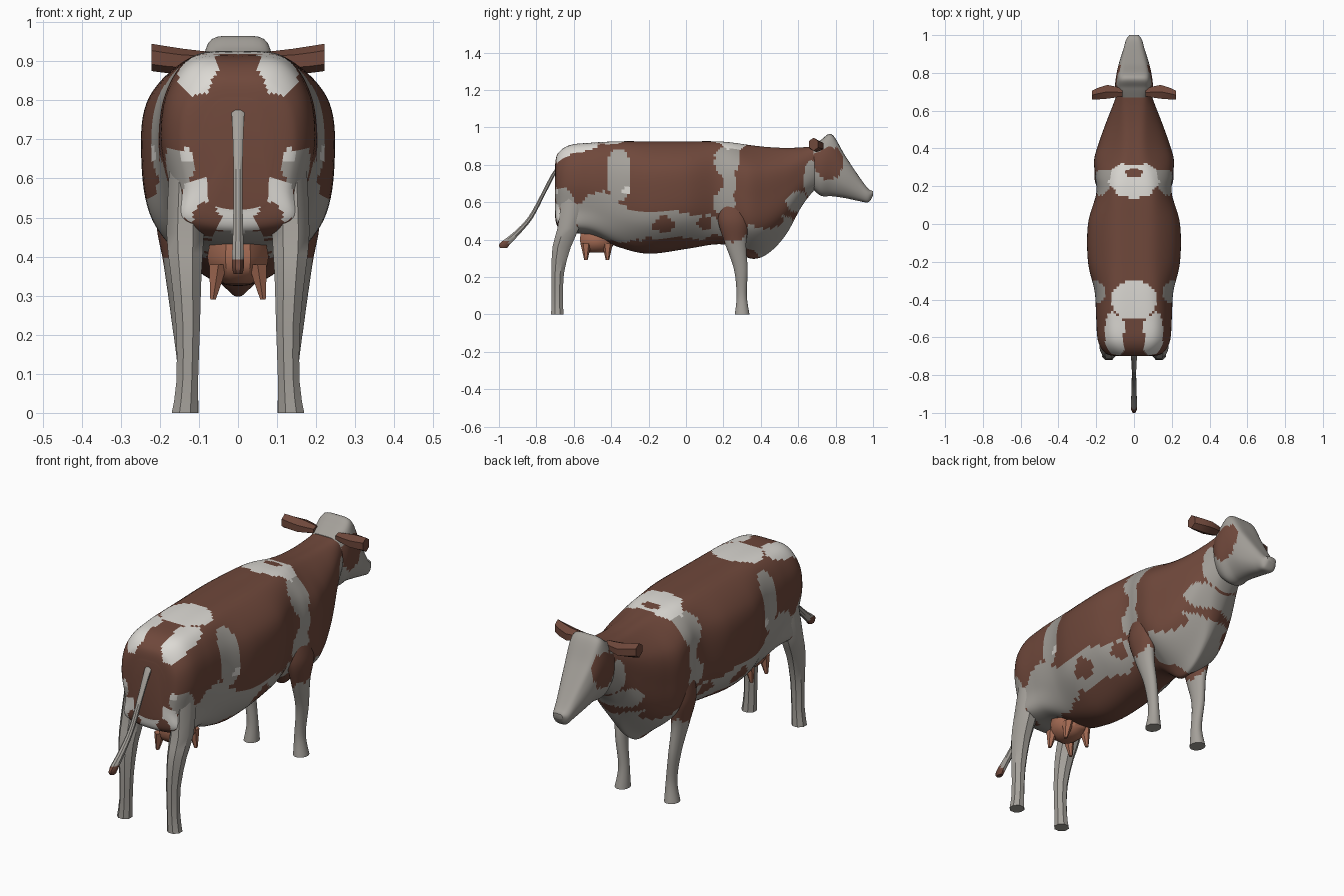
import bpy
import math
from mathutils import Vector, noise

if "Cube" in bpy.data.objects:
    bpy.data.objects.remove(bpy.data.objects["Cube"])


def material(name, rgb):
    mat = bpy.data.materials.new(name)
    mat.use_nodes = True
    colour = (*rgb, 1.0)
    mat.diffuse_color = colour
    shader = mat.node_tree.nodes["Principled BSDF"]
    shader.inputs["Base Color"].default_value = colour
    shader.inputs["Roughness"].default_value = 0.8
    return mat


BROWN, GREY, WHITE, PINK = range(4)
MATERIALS = [
    material("brown_hide", (0.16, 0.065, 0.044)),
    material("grey_hide", (0.37, 0.35, 0.32)),
    material("white_hide", (0.72, 0.70, 0.66)),
    material("udder_pink", (0.38, 0.15, 0.09)),
]
ANY = 9


def spline(a, b, c, d, t):
    """Smooth point between b and c."""
    return 0.5 * (2 * b + (c - a) * t + (2 * a - 5 * b + 4 * c - d) * t ** 2
                  + (3 * b - a - 3 * c + d) * t ** 3)


def refine_ring(ring, steps):
    n = len(ring)
    return [spline(ring[i - 1], ring[i], ring[(i + 1) % n], ring[(i + 2) % n], s / steps)
            for i in range(n) for s in range(steps)]


def refine_path(rings, steps):
    last = len(rings) - 1
    result = []
    for i in range(last):
        four = [rings[max(0, min(last, i + k))] for k in (-1, 0, 1, 2)]
        for s in range(steps):
            result.append([spline(*points, s / steps) for points in zip(*four)])
    return result + [rings[last]]


def coat_colour(point, base, patches):
    """Later patches lie over earlier ones; edges are wobbled."""
    p = Vector((abs(point.x), point.y, point.z))
    wobble = 0.4 * noise.noise(p * 14) + 0.2 * noise.noise(p * 35)
    colour = base
    for patch, centre, radius in patches:
        d = sum(((p[i] - centre[i]) / radius[i]) ** 2 for i in range(3))
        if d + wobble < 1:
            colour = patch
    return colour


def loft(name, rings, base, patches=(), around=1, along=1, side=1):
    """Skin a row of rings, close both ends and paint the coat."""
    rings = refine_path([refine_ring(r, around) for r in rings], along)
    n = len(rings[0])
    verts = [(p.x * side, p.y, p.z) for ring in rings for p in ring]
    faces = [(r * n + i, r * n + (i + 1) % n, (r + 1) * n + (i + 1) % n, (r + 1) * n + i)
             for r in range(len(rings) - 1) for i in range(n)]
    faces += [tuple(reversed(range(n))), tuple(range(len(verts) - n, len(verts)))]
    if side < 0:
        faces = [tuple(reversed(f)) for f in faces]
    mesh = bpy.data.meshes.new(name)
    mesh.from_pydata(verts, [], faces)
    used = sorted({base} | {patch[0] for patch in patches})
    for index in used:
        mesh.materials.append(MATERIALS[index])
    for face in mesh.polygons:
        face.material_index = used.index(coat_colour(face.center, base, patches))
    obj = bpy.data.objects.new(name, mesh)
    bpy.context.collection.objects.link(obj)
    bpy.ops.object.select_all(action="DESELECT")
    obj.select_set(True)
    bpy.context.view_layer.objects.active = obj
    bpy.ops.object.shade_smooth_by_angle(angle=math.radians(40))
    return obj


def trunk_ring(y, low, high, wide, top, bottom):
    """Upright symmetric cross-section of the body or head."""
    h = high - low
    half = [(top, high - 0.025 * h), (0.92 * wide, high - 0.2 * h), (wide, high - 0.45 * h),
            (0.88 * wide, low + 0.27 * h), (bottom, low + 0.06 * h)]
    points = [(0, high)] + half + [(0, low)] + [(-x, z) for x, z in reversed(half)]
    return [Vector((x, y, z)) for x, z in points]


def flat_ring(x, y, z, rx, ry, sides=8):
    """Level elliptical cross-section of a limb."""
    angles = [-math.tau * (i + 0.5) / sides for i in range(sides)]
    return [Vector((x + rx * math.cos(a), y + ry * math.sin(a), z)) for a in angles]


# Body: y, bottom, top, half width, half width of the back, half width of the belly
body = [
    (-0.7, 0.52, 0.8, 0.09, 0.05, 0.07),
    (-0.685, 0.47, 0.86, 0.15, 0.08, 0.13),
    (-0.62, 0.44, 0.905, 0.19, 0.11, 0.16),
    (-0.5, 0.42, 0.918, 0.2, 0.12, 0.14),
    (-0.36, 0.36, 0.925, 0.208, 0.12, 0.11),
    (-0.2, 0.325, 0.925, 0.243, 0.12, 0.1),
    (0, 0.35, 0.925, 0.243, 0.12, 0.1),
    (0.16, 0.375, 0.925, 0.2, 0.11, 0.1),
    (0.25, 0.36, 0.918, 0.205, 0.1, 0.09),
    (0.34, 0.3, 0.905, 0.21, 0.08, 0.05),
    (0.43, 0.32, 0.895, 0.185, 0.07, 0.04),
    (0.53, 0.42, 0.89, 0.15, 0.065, 0.04),
    (0.62, 0.58, 0.893, 0.115, 0.06, 0.05),
    (0.69, 0.67, 0.9, 0.09, 0.06, 0.05),
]
# Flank, belly and chest markings: colour, centre, radii
flank_marks = [
    (GREY, (0, -0.2, 0.47), (ANY, 0.48, 0.08)),
    (GREY, (0.2, -0.45, 0.52), (ANY, 0.15, 0.13)),
    (GREY, (0.2, -0.36, 0.74), (0.12, 0.06, 0.16)),
    (WHITE, (0.2, -0.32, 0.66), (0.1, 0.02, 0.02)),
    (BROWN, (0.2, -0.12, 0.48), (0.1, 0.06, 0.045)),
    (BROWN, (0.2, 0.1, 0.49), (0.1, 0.04, 0.04)),
    (BROWN, (0, -0.08, 0.35), (ANY, 0.27, 0.06)),
    (GREY, (0, 0.47, 0.42), (ANY, 0.17, 0.12)),
    (GREY, (0.1, 0.6, 0.6), (0.2, 0.06, 0.06)),
    (BROWN, (0.15, 0.43, 0.5), (0.1, 0.1, 0.045)),
    (GREY, (0, 0.67, 0.72), (ANY, 0.04, 0.1)),
]
# Shoulder band and rump markings
back_marks = [
    (GREY, (0.17, 0.22, 0.83), (0.09, 0.07, 0.1)),
    (GREY, (0.2, 0.23, 0.72), (0.1, 0.035, 0.12)),
    (GREY, (0.2, 0.2, 0.6), (0.1, 0.06, 0.07)),
    (WHITE, (0, 0.23, 0.93), (0.16, 0.09, 0.09)),
    (BROWN, (0, 0.27, 0.92), (0.04, 0.025, 0.1)),
    (GREY, (0.17, -0.66, 0.62), (0.07, 0.06, 0.06)),
    (WHITE, (0, -0.72, 0.54), (0.2, 0.09, 0.08)),
    (BROWN, (0.08, -0.69, 0.49), (0.035, 0.06, 0.055)),
    (WHITE, (0.1, -0.6, 0.89), (0.06, 0.14, 0.09)),
    (WHITE, (0, -0.4, 0.93), (0.14, 0.11, 0.06)),
    (BROWN, (0, -0.62, 0.92), (0.055, 0.12, 0.1)),
    (WHITE, (0.13, -0.67, 0.66), (0.018, 0.08, 0.02)),
]
loft("body", [trunk_ring(*s) for s in body], BROWN, flank_marks + back_marks, 8, 10)

# Head
head = [
    (0.67, 0.68, 0.9, 0.085, 0.055, 0.05),
    (0.72, 0.635, 0.932, 0.1, 0.068, 0.05),
    (0.78, 0.632, 0.962, 0.095, 0.066, 0.045),
    (0.85, 0.622, 0.85, 0.08, 0.055, 0.04),
    (0.93, 0.605, 0.73, 0.055, 0.035, 0.03),
    (0.975, 0.6, 0.672, 0.042, 0.025, 0.025),
    (1, 0.635, 0.66, 0.025, 0.015, 0.015),
]
face_marks = [(BROWN, (0.1, 0.765, 0.81), (0.06, 0.085, 0.09))]
loft("head", [trunk_ring(*s) for s in head], GREY, face_marks, 4, 8)

# Limbs: x, y, z, radius across, radius along
hind_leg = [
    (0.13, -0.6, 0.62, 0.05, 0.07),
    (0.135, -0.63, 0.46, 0.052, 0.062),
    (0.133, -0.665, 0.36, 0.043, 0.053),
    (0.128, -0.686, 0.22, 0.033, 0.036),
    (0.13, -0.688, 0.08, 0.03, 0.033),
    (0.136, -0.688, 0, 0.036, 0.036),
]
front_leg = [
    (0.14, 0.25, 0.62, 0.045, 0.08),
    (0.16, 0.255, 0.5, 0.05, 0.085),
    (0.157, 0.265, 0.38, 0.034, 0.058),
    (0.145, 0.293, 0.24, 0.026, 0.037),
    (0.13, 0.298, 0.1, 0.025, 0.028),
    (0.135, 0.3, 0, 0.035, 0.04),
]
shoulder_mark = [(BROWN, (0, 0.22, 0.5), (ANY, 0.14, 0.13))]

# Ears: x, y, z, radius along y, radius along z
ear = [(0.06, 0.695, 0.905, 0.022, 0.018), (0.14, 0.7, 0.9, 0.042, 0.032),
       (0.222, 0.682, 0.91, 0.028, 0.035)]


def ear_ring(x, y, z, ry, rz, sides=6):
    angles = [math.tau * (i + 0.5) / sides for i in range(sides)]
    return [Vector((x, y + ry * math.cos(a), z + rz * math.sin(a))) for a in angles]


for label, side in (("left", 1), ("right", -1)):
    loft("hind_leg_" + label, [flat_ring(*s) for s in hind_leg], GREY, (), 1, 2, side)
    loft("front_leg_" + label, [flat_ring(*s) for s in front_leg], GREY, shoulder_mark, 3, 8, side)
    loft("ear_" + label, [ear_ring(*s) for s in ear], BROWN, (), 1, 2, side)
    for place, y in (("rear", -0.535), ("fore", -0.42)):
        teat = [flat_ring(0.05, y, 0.38, 0.026, 0.03, 6), flat_ring(0.056, y, 0.34, 0.019, 0.02, 6),
                flat_ring(0.064, y, 0.29, 0.008, 0.009, 6)]
        loft("teat_" + place + "_" + label, teat, PINK, (), 1, 1, side)

# Udder
udder = [(0.46, 0.07, 0.09), (0.4, 0.085, 0.1), (0.355, 0.07, 0.085), (0.33, 0.035, 0.045)]
loft("udder", [flat_ring(0, -0.475, *s) for s in udder], PINK, (), 1, 2)

# Tail with dark tip
tail = [
    (0, -0.67, 0.79, 0.02, 0.015),
    (0, -0.705, 0.755, 0.017, 0.012),
    (0, -0.76, 0.65, 0.013, 0.012),
    (0, -0.83, 0.52, 0.013, 0.015),
    (0, -0.9, 0.44, 0.015, 0.022),
    (0, -0.966, 0.38, 0.017, 0.032),
    (0, -0.975, 0.355, 0.012, 0.02),
]
tip_mark = [(BROWN, (0, -0.985, 0.36), (ANY, 0.05, 0.04))]
loft("tail", [flat_ring(*s) for s in tail], GREY, tip_mark, 1, 4)
